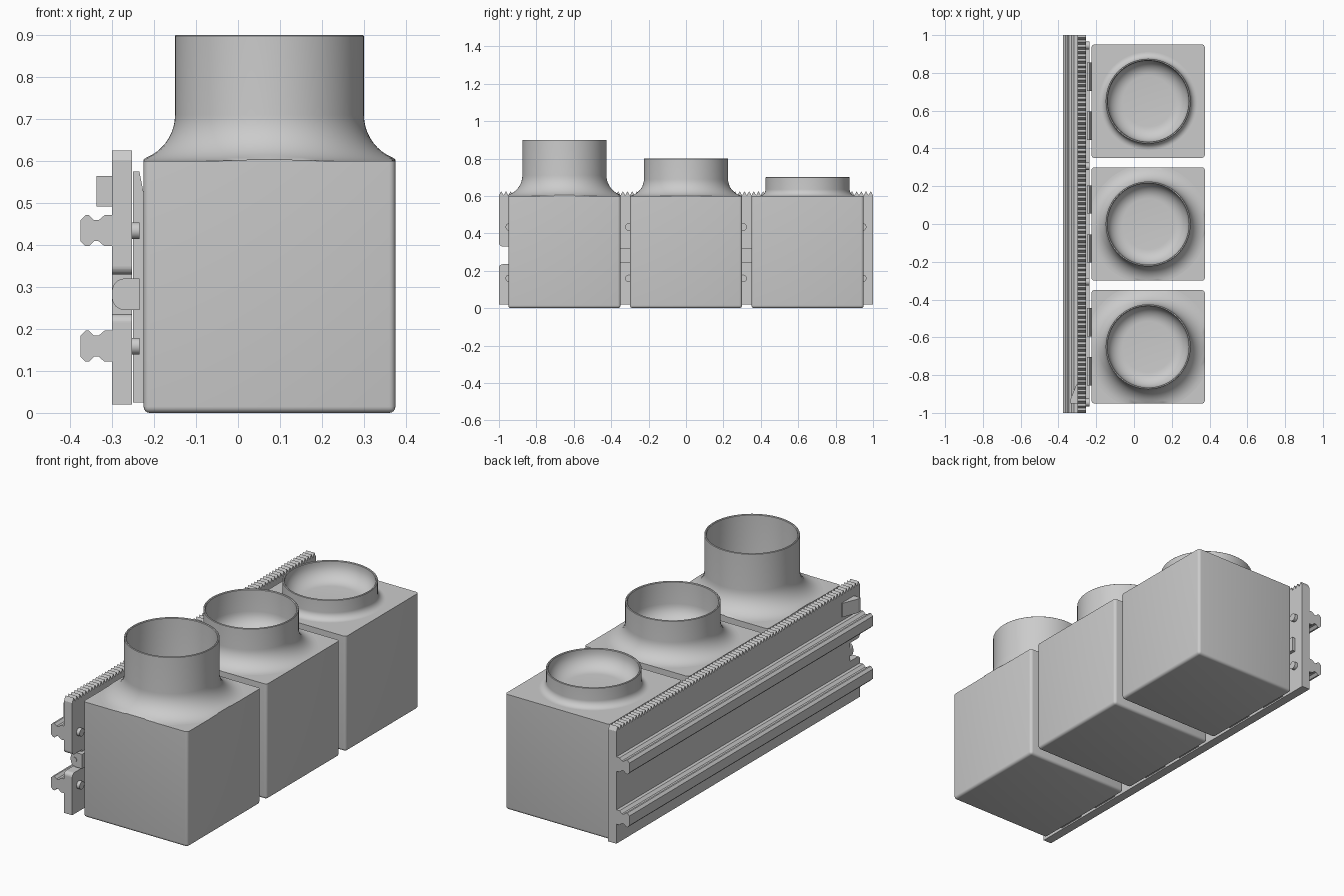
import bpy, bmesh, math
from mathutils import Vector

cube = bpy.data.objects.get("Cube")
if cube:
    bpy.data.objects.remove(cube, do_unlink=True)

grey = bpy.data.materials.new("plain grey")
grey.use_nodes = True
COLOUR = (0.6, 0.6, 0.6, 1)
grey.diffuse_color = COLOUR
grey.node_tree.nodes["Principled BSDF"].inputs["Base Color"].default_value = COLOUR


def finish(bm, name, smooth=True):
    bmesh.ops.recalc_face_normals(bm, faces=bm.faces)
    mesh = bpy.data.meshes.new(name)
    bm.to_mesh(mesh)
    bm.free()
    mesh.materials.append(grey)
    ob = bpy.data.objects.new(name, mesh)
    bpy.context.collection.objects.link(ob)
    if smooth:
        bpy.ops.object.select_all(action='DESELECT')
        ob.select_set(True)
        bpy.context.view_layer.objects.active = ob
        bpy.ops.object.shade_smooth_by_angle(angle=math.radians(35))
    return ob


def block(name, low, high, bevel=0, keep=lambda edge: True):
    """Box between two corners, with chosen edges rounded."""
    low, high = Vector(low), Vector(high)
    bm = bmesh.new()
    bmesh.ops.create_cube(bm, size=1)
    for v in bm.verts:
        v.co = (low + high) / 2 + v.co * (high - low)
    if bevel:
        bmesh.ops.bevel(bm, geom=[e for e in bm.edges if keep(e)], offset=bevel,
                        segments=4, profile=0.5, affect='EDGES')
    return finish(bm, name)


def extrude(name, points, depth, smooth=True):
    """Closed outline of 3D points pushed along a vector."""
    bm = bmesh.new()
    face = bm.faces.new([bm.verts.new(p) for p in points])
    new = bmesh.ops.extrude_face_region(bm, geom=[face])["geom"]
    bmesh.ops.translate(bm, vec=depth, verts=[v for v in new if isinstance(v, bmesh.types.BMVert)])
    return finish(bm, name, smooth)


def arc(cx, cz, r, start, end, steps=8):
    angles = [math.radians(start + (end - start) * i / steps) for i in range(steps + 1)]
    return [(cx + r * math.cos(a), cz + r * math.sin(a)) for a in angles]


def spout(name, y, top, fillet):
    """Open tube with a flared foot, trimmed to the box sides."""
    outer, inner, floor, bowl = 0.225, 0.215, 0.605, 0.08
    profile = [(0, floor)]
    profile += arc(inner - bowl, floor + bowl, bowl, -90, 0)
    profile += [(inner, top - 0.003), (inner + 0.003, top), (outer - 0.002, top), (outer, top - 0.002)]
    profile += arc(outer + fillet, 0.6 + fillet, fillet, 180, 270, 12)
    bm = bmesh.new()
    verts = [bm.verts.new((r, 0, z)) for r, z in profile]
    edges = [bm.edges.new(pair) for pair in zip(verts, verts[1:])]
    bmesh.ops.spin(bm, geom=verts + edges, cent=(0, 0, 0), axis=(0, 0, 1),
                   angle=math.tau, steps=72, use_merge=True)
    bmesh.ops.remove_doubles(bm, verts=bm.verts, dist=0.0002)
    for v in bm.verts:
        v.co.x = max(-0.3, min(0.3, v.co.x)) + CX
        v.co.y = max(-0.3, min(0.3, v.co.y)) + y
    finish(bm, name)


def disc(name, centre, radius, depth, axis):
    bpy.ops.mesh.primitive_cylinder_add(vertices=24, radius=radius, depth=depth, location=centre)
    ob = bpy.context.object
    ob.name = name
    ob.rotation_euler = (0, math.pi / 2, 0) if axis == 'X' else (math.pi / 2, 0, 0)
    ob.data.materials.append(grey)
    bpy.ops.object.shade_smooth_by_angle(angle=math.radians(35))


# Three boxes with spouts of falling height, each held by two clips
CX = 0.075
for label, y, top, fillet in (("front", -0.65, 0.9, 0.11),
                              ("middle", 0, 0.8, 0.09),
                              ("back", 0.65, 0.7, 0.035)):
    block(label + "_box", (CX - 0.3, y - 0.3, 0), (CX + 0.3, y + 0.3, 0.6), 0.015,
          lambda e: min(v.co.z for v in e.verts) < 0.1)
    spout(label + "_spout", y, top, fillet)
    for side in (-1, 1):
        yc = y + side * 0.13
        outline = [(-0.25, 0.025), (-0.22, 0.025), (-0.22, 0.5), (-0.235, 0.575), (-0.25, 0.575)]
        extrude(label + "_clip", [(x, yc - 0.075, z) for x, z in outline], (0, 0.15, 0), False)

# Back panel: toothed top edge, rounded notch at the front end
TEETH, BOTTOM, PEAK, VALLEY = 80, 0.02, 0.625, 0.603
LOW, HIGH, R, NOTCH = 0.235, 0.33, 0.02, -0.92
outline = [(-1, BOTTOM)]
outline += arc(-1 + R, LOW - R, R, 180, 90)
outline += [(NOTCH, LOW), (NOTCH, HIGH)]
outline += arc(-1 + R, HIGH + R, R, 270, 180)
pitch = 2 / TEETH
for i in range(TEETH):
    outline += [(-1 + i * pitch, VALLEY), (-1 + (i + 0.5) * pitch, PEAK)]
outline += [(1, VALLEY), (1, BOTTOM)]
extrude("back_panel", [(-0.3, y, z) for y, z in outline], (0.047, 0, 0), False)

# Locking bar along the panel, rounded on its outer side
B0, B1, BR = 0.245, 0.32, 0.03
bar = [(-0.235, B0), (-0.235, B1)]
bar += arc(-0.3 + BR, B1 - BR, BR, 90, 180)
bar += arc(-0.3 + BR, B0 + BR, BR, 180, 270)
extrude("bar_end", [(x, -0.945, z) for x, z in bar], (0, 0.025, 0))
block("locking_bar", (-0.255, -0.93, B0), (-0.235, 0.945, B1))
disc("bar_pin", (-0.277, -0.945, 0.283), 0.012, 0.006, 'Y')

# Two mounting rails with a waisted section
half = [(-0.298, 0.037), (-0.318, 0.037), (-0.332, 0.025), (-0.343, 0.025),
        (-0.355, 0.037), (-0.363, 0.037), (-0.375, 0.025)]
section = half + [(x, -z) for x, z in reversed(half)]
for label, zc in (("upper", 0.434), ("lower", 0.159)):
    extrude(label + "_rail", [(x, -1, zc + z) for x, z in section], (0, 2, 0), False)
    # Screw heads between panel and boxes
    for y in (-0.945, -0.305, 0.305, 0.945):
        disc(label + "_screw", (-0.245, y, zc), 0.02, 0.02, 'X')

# Stop wedge near the front end of the panel
wedge = [(-0.298, -0.95), (-0.337, -0.95), (-0.337, -0.93), (-0.305, -0.85), (-0.298, -0.85)]
extrude("stop_wedge", [(x, y, 0.492) for x, y in wedge], (0, 0, 0.072), False)
